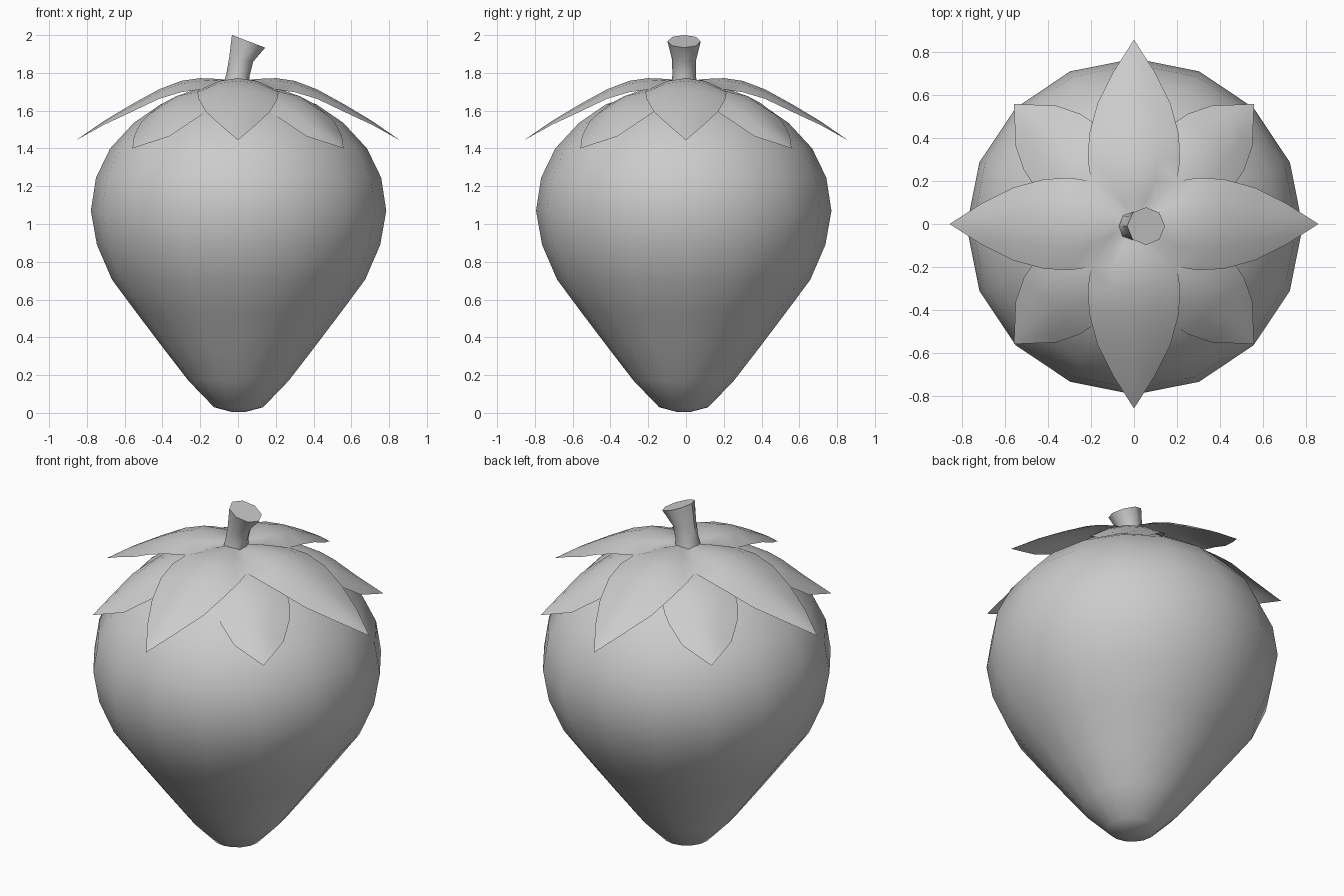
import bpy, bmesh, math
from mathutils import Matrix, Vector

cube = bpy.data.objects.get("Cube")
if cube:
    bpy.data.objects.remove(cube, do_unlink=True)

grey = bpy.data.materials.new("light grey")
grey.use_nodes = True
grey.diffuse_color = (0.6, 0.6, 0.6, 1)
grey.node_tree.nodes["Principled BSDF"].inputs["Base Color"].default_value = (0.6, 0.6, 0.6, 1)


def finish(name, bm, angle=None):
    """Turn a bmesh into a smooth shaded object."""
    bmesh.ops.remove_doubles(bm, verts=bm.verts, dist=0.0005)
    bmesh.ops.recalc_face_normals(bm, faces=bm.faces)
    for f in bm.faces:
        f.smooth = True
    if angle:
        for e in bm.edges:
            if len(e.link_faces) == 2 and e.calc_face_angle() > angle:
                e.smooth = False
    mesh = bpy.data.meshes.new(name)
    bm.to_mesh(mesh)
    bm.free()
    mesh.materials.append(grey)
    obj = bpy.data.objects.new(name, mesh)
    bpy.context.collection.objects.link(obj)
    return obj


def loft(bm, rings):
    """Join equal closed rings of points and cap both ends."""
    loops = [[bm.verts.new(p) for p in ring] for ring in rings]
    n = len(loops[0])
    for a, b in zip(loops, loops[1:]):
        for i in range(n):
            j = (i + 1) % n
            bm.faces.new((a[i], a[j], b[j], b[i]))
    bm.faces.new(loops[0][::-1])
    bm.faces.new(loops[-1])


def ring(n, r, cx, cy, z, slope=0.0):
    pts = []
    for i in range(n):
        a = 2 * math.pi * i / n
        x = r * math.cos(a)
        pts.append(Vector((cx + x, cy + r * math.sin(a), z + slope * x)))
    return pts


# Fruit body: radius and height from tip to crown
profile = [(0.04, 0.006), (0.13, 0.03), (0.265, 0.17), (0.40, 0.345), (0.54, 0.53),
           (0.67, 0.705), (0.75, 0.89), (0.782, 1.07), (0.755, 1.245), (0.68, 1.40),
           (0.555, 1.535), (0.41, 1.635), (0.22, 1.69), (0.05, 1.70)]
bm = bmesh.new()
loft(bm, [ring(16, r, 0.003, -0.012, z) for r, z in profile])
finish("fruit_body", bm)


def leaves(name, stations, start):
    """Four arched leaves; stations are distance, half width, middle height, edge drop."""
    bm = bmesh.new()
    across = (-1, -0.5, 0, 0.5, 1)
    for k in range(4):
        turn = Matrix.Rotation(start + k * math.pi / 2, 3, 'Z')
        rows = []
        for d, w, z, drop in stations:
            if w == 0:
                rows.append([bm.verts.new(turn @ Vector((d, 0, z)))] * 5)
            else:
                rows.append([bm.verts.new(turn @ Vector((d, t * w, z - drop * t * t)))
                             for t in across])
        for a, b in zip(rows, rows[1:]):
            for i in range(4):
                quad = list(dict.fromkeys((a[i], b[i], b[i + 1], a[i + 1])))
                bm.faces.new(quad)
    return finish(name, bm)


# Upper leaves form a cross and share their inner edges
leaves("upper_leaves",
       [(0, 0, 1.755, 0), (0.1, 0.1, 1.768, 0.02), (0.2, 0.2, 1.772, 0.06),
        (0.3, 0.215, 1.758, 0.06), (0.42, 0.208, 1.712, 0.05), (0.56, 0.17, 1.635, 0.04),
        (0.71, 0.095, 1.545, 0.02), (0.858, 0, 1.443, 0)], 0)

# Lower leaves fill the diagonal gaps
leaves("lower_leaves",
       [(0.1, 0.08, 1.725, 0.01), (0.25, 0.17, 1.715, 0.03), (0.36, 0.2, 1.69, 0.05),
        (0.467, 0.2, 1.64, 0.06), (0.54, 0.185, 1.59, 0.05), (0.645, 0.134, 1.505, 0.04),
        (0.79, 0, 1.40, 0)], math.pi / 4)

# Stem leans sideways and flares into a tilted cut end
bm = bmesh.new()
loft(bm, [ring(8, 0.072, -0.01, -0.01, 1.72),
          ring(8, 0.062, 0.0, -0.01, 1.79, -0.05),
          ring(8, 0.064, 0.017, -0.01, 1.87, -0.15),
          ring(8, 0.088, 0.056, -0.01, 1.967, -0.38)])
finish("stem", bm, math.radians(45))
